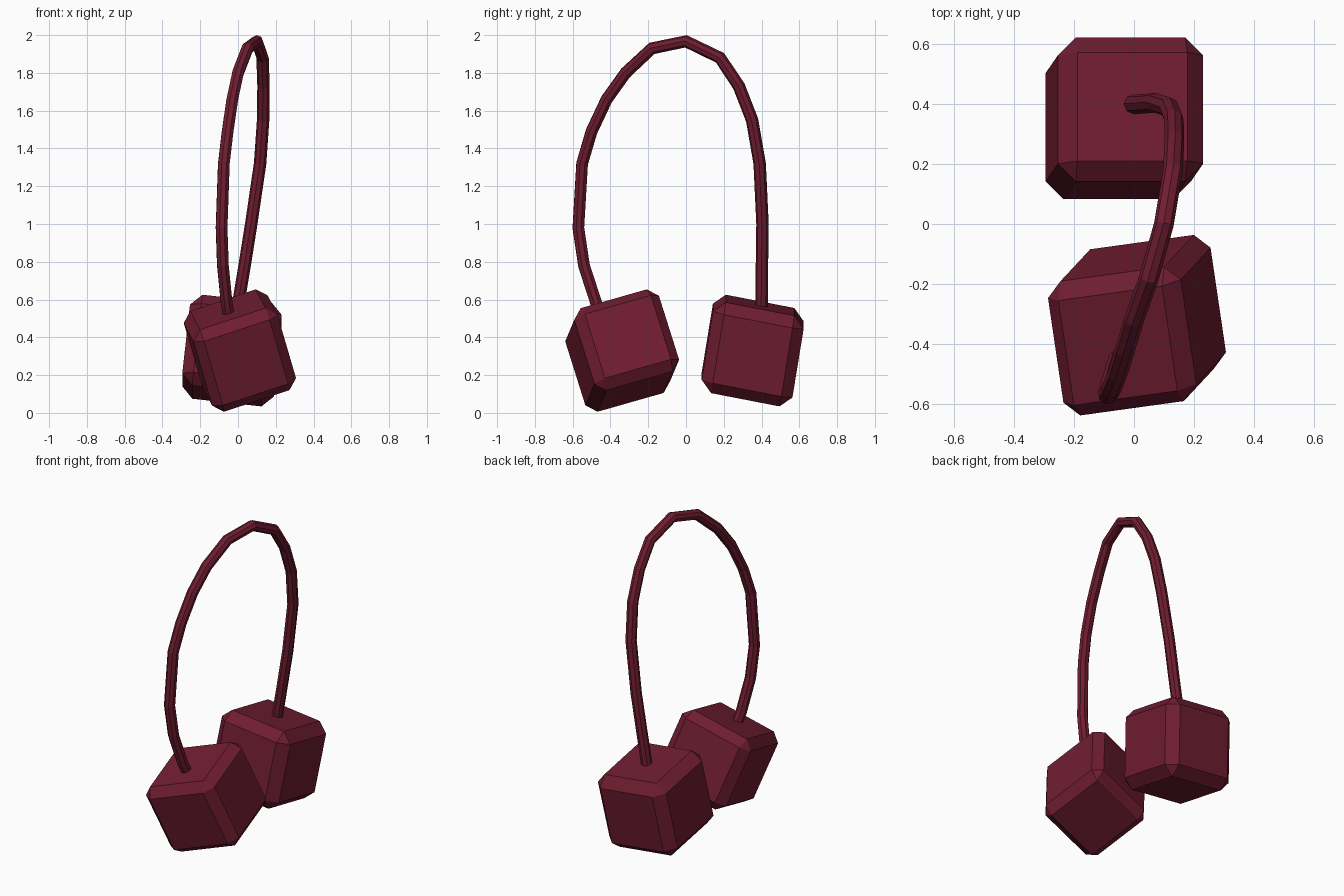
import bpy, bmesh
from mathutils import Vector, Matrix

if "Cube" in bpy.data.objects:
    bpy.data.objects.remove(bpy.data.objects["Cube"])

mat = bpy.data.materials.new("dark_red")
mat.diffuse_color = (0.16, 0.012, 0.03, 1)
mat.use_nodes = True
mat.node_tree.nodes["Principled BSDF"].inputs["Base Color"].default_value = mat.diffuse_color


def cube_fruit(name, centre, ex, ey, ez, half, bevel):
    """Chamfered block whose local axes point along ex, ey, ez."""
    bm = bmesh.new()
    bmesh.ops.create_cube(bm, size=2 * half)
    bmesh.ops.bevel(bm, geom=bm.edges[:], offset=bevel, segments=1,
                    profile=0.5, affect='EDGES')
    rot = Matrix((ex, ey, ez)).transposed().to_4x4()
    bm.transform(Matrix.Translation(Vector(centre)) @ rot)
    bmesh.ops.recalc_face_normals(bm, faces=bm.faces[:])
    me = bpy.data.meshes.new(name)
    bm.to_mesh(me)
    bm.free()
    me.materials.append(mat)
    ob = bpy.data.objects.new(name, me)
    bpy.context.collection.objects.link(ob)


# Two tilted chamfered cubes
cube_fruit("front_fruit", (0.01, -0.338, 0.33),
           (0.94, 0.13, 0.31), (-0.14, 0.95, 0.27), (-0.27, -0.29, 0.92),
           0.236, 0.052)
cube_fruit("back_fruit", (-0.032, 0.353, 0.33),
           (0.99, 0.0, -0.11), (0.0, 0.98, -0.19), (0.11, 0.16, 0.98),
           0.245, 0.06)

# Arched stem joining the fruits
path = [(-0.04, -0.42, 0.46), (-0.06, -0.475, 0.58), (-0.08, -0.54, 0.78),
        (-0.087, -0.57, 0.98), (-0.075, -0.55, 1.32), (-0.055, -0.50, 1.49),
        (-0.03, -0.42, 1.66), (0.0, -0.32, 1.80), (0.05, -0.18, 1.93),
        (0.1, 0.0, 1.967), (0.13, 0.18, 1.88), (0.135, 0.28, 1.73),
        (0.133, 0.35, 1.55), (0.117, 0.39, 1.32), (0.07, 0.405, 1.0),
        (0.035, 0.402, 0.78), (0.0, 0.40, 0.57), (-0.015, 0.40, 0.48)]
curve = bpy.data.curves.new("stem", 'CURVE')
curve.dimensions = '3D'
curve.bevel_depth = 0.033
curve.bevel_resolution = 2
curve.use_fill_caps = True
spline = curve.splines.new('POLY')
spline.points.add(len(path) - 1)
for point, co in zip(spline.points, path):
    point.co = (*co, 1)
spline.use_smooth = False
curve.materials.append(mat)
stem = bpy.data.objects.new("stem", curve)
bpy.context.collection.objects.link(stem)
